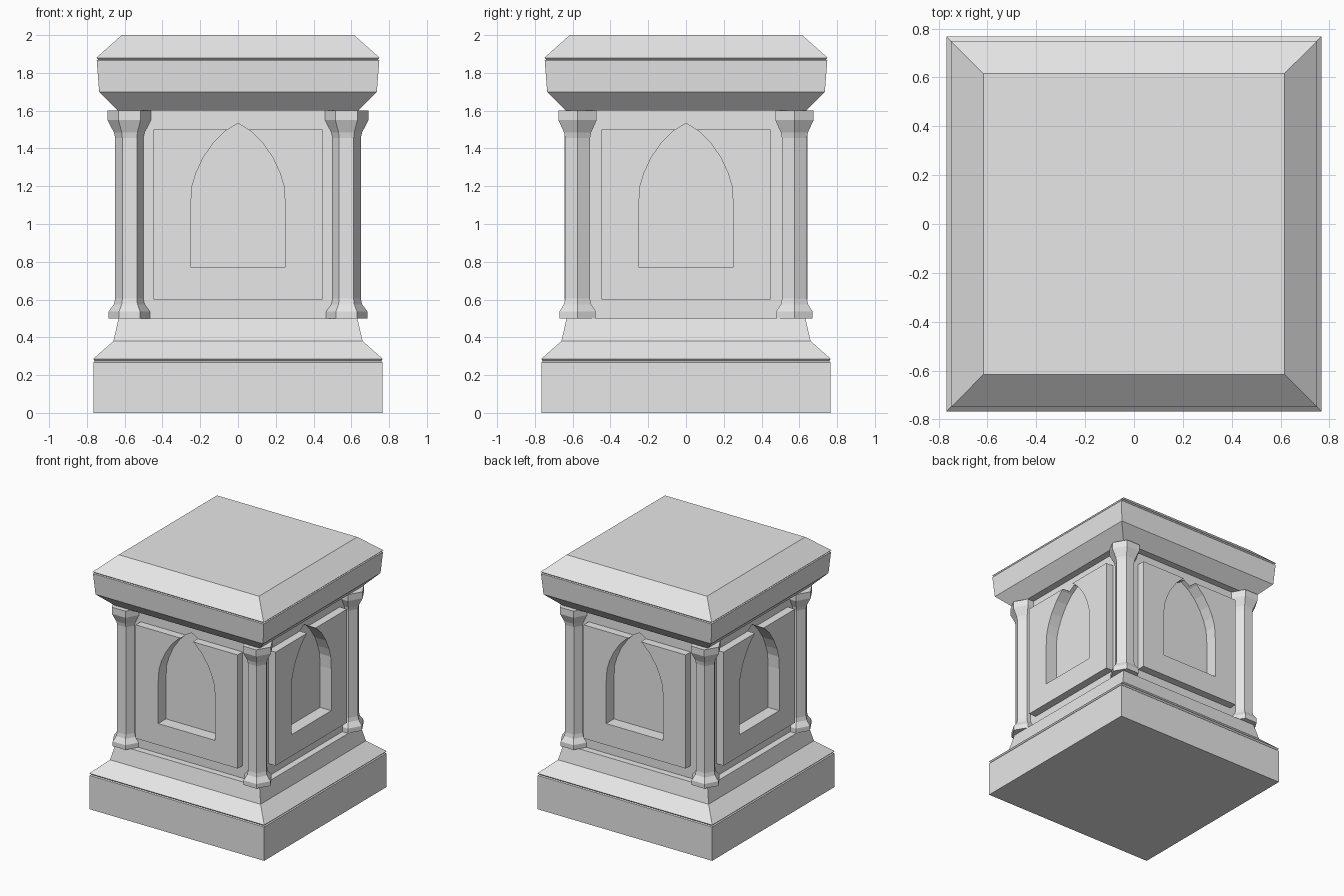
import bpy, bmesh, math
from mathutils import Matrix, Vector

cube = bpy.data.objects.get("Cube")
if cube:
    bpy.data.objects.remove(cube, do_unlink=True)

stone = bpy.data.materials.new("pale grey stone")
stone.use_nodes = True
grey = (0.8, 0.8, 0.8, 1)
stone.diffuse_color = grey
stone.node_tree.nodes["Principled BSDF"].inputs["Base Color"].default_value = grey


def finish(name, bm, loc=(0, 0, 0)):
    bmesh.ops.recalc_face_normals(bm, faces=bm.faces)
    mesh = bpy.data.meshes.new(name)
    bm.to_mesh(mesh)
    bm.free()
    mesh.materials.append(stone)
    ob = bpy.data.objects.new(name, mesh)
    ob.location = loc
    bpy.context.scene.collection.objects.link(ob)
    return ob


def stacked(name, profile, sides, loc=(0, 0, 0)):
    """Rings of (half width or radius, height), skinned and capped."""
    bm = bmesh.new()
    scale, turn = (math.sqrt(2), math.pi / 4) if sides == 4 else (1, 0)
    rings = []
    for r, z in profile:
        angles = [turn + math.tau * i / sides for i in range(sides)]
        rings.append([bm.verts.new((r * scale * math.cos(a), r * scale * math.sin(a), z))
                      for a in angles])
    for low, high in zip(rings, rings[1:]):
        for i in range(sides):
            j = (i + 1) % sides
            bm.faces.new((low[i], low[j], high[j], high[i]))
    bm.faces.new(rings[0])
    bm.faces.new(rings[-1])
    return finish(name, bm, loc)


def prism(name, outline, near, far, angle):
    """Outline of (x, z) pushed from depth near to far, then turned about z."""
    bm = bmesh.new()
    face = bm.faces.new([bm.verts.new((x, -near, z)) for x, z in outline])
    out = bmesh.ops.extrude_face_region(bm, geom=[face])
    moved = [v for v in out["geom"] if isinstance(v, bmesh.types.BMVert)]
    bmesh.ops.translate(bm, verts=moved, vec=Vector((0, near - far, 0)))
    bmesh.ops.rotate(bm, verts=bm.verts, matrix=Matrix.Rotation(angle, 3, "Z"))
    return finish(name, bm)


def carve(ob, cutters):
    for c in cutters:
        mod = ob.modifiers.new("niche", "BOOLEAN")
        mod.operation = "DIFFERENCE"
        mod.solver = "EXACT"
        mod.object = c
    bpy.context.view_layer.update()
    graph = bpy.context.evaluated_depsgraph_get()
    mesh = bpy.data.meshes.new_from_object(ob.evaluated_get(graph))
    ob.modifiers.clear()
    ob.data = mesh


# Stepped plinth and moulded cap
stacked("plinth", [(0.765, 0), (0.765, 0.268), (0.757, 0.274), (0.767, 0.285),
                   (0.66, 0.38), (0.632, 0.5)], 4)
stacked("cap", [(0.635, 1.6), (0.735, 1.7), (0.748, 1.866), (0.742, 1.872),
                (0.75, 1.88), (0.615, 2)], 4)

# Core block with a raised panel on every side
core = stacked("core", [(0.58, 0.49), (0.58, 1.61)], 4)
sides = ["front", "left", "back", "right"]
square = [(-0.447, 0.6), (0.447, 0.6), (0.447, 1.5), (-0.447, 1.5)]
half_arch = [(0.25, 0.77), (0.25, 1.1), (0.243, 1.2), (0.222, 1.27), (0.185, 1.35),
             (0.13, 1.43), (0.07, 1.49)]
arch = half_arch + [(0, 1.533)] + [(-x, z) for x, z in reversed(half_arch)]

panels, cutters = [], []
for i, side in enumerate(sides):
    turn = i * math.pi / 2
    panels.append(prism(side + "_panel", square, 0.57, 0.643, turn))
    cutters.append(prism(side + "_niche_cutter", arch, 0.545, 0.7, turn))

# Pointed niches cut through the panels into the core
carve(core, cutters)
for panel, cutter in zip(panels, cutters):
    carve(panel, [cutter])
for cutter in cutters:
    bpy.data.objects.remove(cutter, do_unlink=True)

# Six-sided corner columns
column = [(0.111, 0.5), (0.111, 0.537), (0.083, 0.575), (0.076, 0.605), (0.076, 1.455),
          (0.083, 1.485), (0.117, 1.55), (0.117, 1.602)]
for fx, x in (("left", 0.574), ("right", -0.574)):
    for fy, y in (("front", -0.574), ("back", 0.574)):
        stacked(f"{fy}_{fx}_column", column, 6, (x, y, 0))
